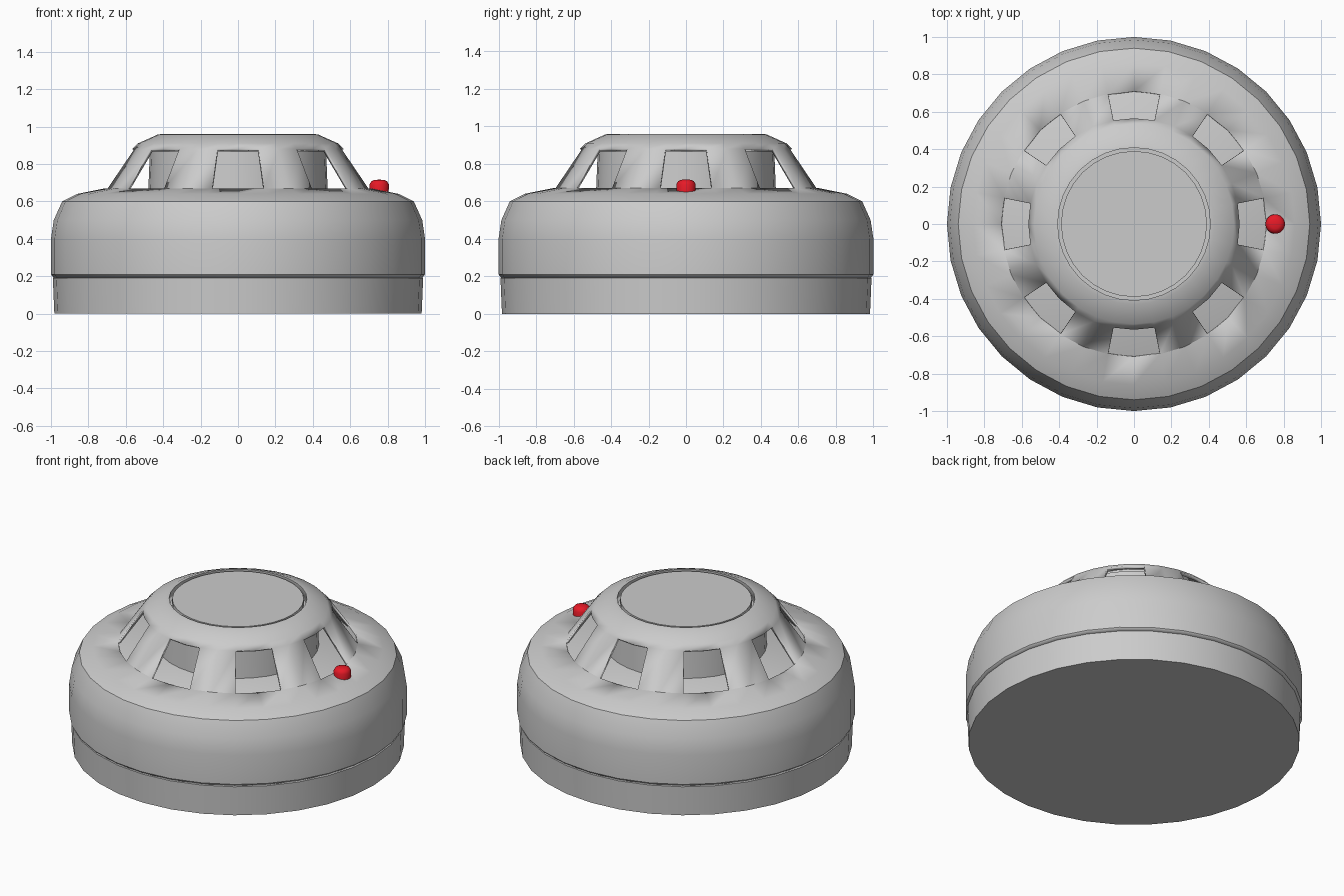
import bpy, bmesh, math

if "Cube" in bpy.data.objects:
    bpy.data.objects.remove(bpy.data.objects["Cube"])

SEG = 32  # four segments per vent pitch, eight vents


def lathe(name, profile, skip=None, smooth=35):
    """Spin (radius, z) points around z; skip(segment, band) leaves a hole."""
    bm = bmesh.new()
    rings = []
    for r, z in profile:
        if r == 0:
            rings.append([bm.verts.new((0, 0, z))] * SEG)
        else:
            rings.append([bm.verts.new((r * math.cos(2 * math.pi * i / SEG),
                                        r * math.sin(2 * math.pi * i / SEG), z))
                          for i in range(SEG)])
    for k in range(len(rings) - 1):
        for i in range(SEG):
            if skip and skip(i, k):
                continue
            j = (i + 1) % SEG
            quad = [rings[k][i], rings[k][j], rings[k + 1][j], rings[k + 1][i]]
            bm.faces.new(list(dict.fromkeys(quad)))
    mesh = bpy.data.meshes.new(name)
    bm.to_mesh(mesh)
    bm.free()
    ob = bpy.data.objects.new(name, mesh)
    bpy.context.collection.objects.link(ob)
    bpy.ops.object.select_all(action='DESELECT')
    ob.select_set(True)
    bpy.context.view_layer.objects.active = ob
    bpy.ops.object.shade_smooth_by_angle(angle=math.radians(smooth))
    return ob


# Mounting base
lathe("mounting_base", [(0, 0), (0.982, 0), (0.99, 0.19), (0, 0.19)])

# Domed housing with eight vent openings in the sloping band
VENT_BAND = 6
housing = lathe("housing", [
    (0.985, 0.19), (1.0, 0.21), (1.0, 0.40), (0.985, 0.50), (0.94, 0.60),
    (0.86, 0.64), (0.71, 0.67), (0.565, 0.88), (0.535, 0.91), (0.43, 0.957),
    (0.408, 0.96), (0.408, 0.90)],
    skip=lambda i, k: k == VENT_BAND and i % 4 in (0, 3))
shell = housing.modifiers.new("thickness", 'SOLIDIFY')
shell.thickness = 0.02
shell.offset = -1

# Floor of the vent channel and the sensing chamber behind the vents
lathe("vent_floor", [(0, 0.635), (0.76, 0.635), (0.72, 0.66), (0, 0.66)])
lathe("sensing_chamber", [(0, 0.65), (0.48, 0.65), (0.47, 0.90), (0, 0.90)])

# Round centre cap, set apart from the housing by a narrow groove
lathe("centre_cap", [(0, 0.89), (0.39, 0.89), (0.39, 0.957), (0, 0.957)])

# Red indicator lamp
lamp = lathe("indicator_lamp", [(0, 0.64), (0.05, 0.64), (0.052, 0.69),
                                (0.042, 0.708), (0.025, 0.715), (0, 0.716)], smooth=60)
lamp.location.x = 0.755
red = bpy.data.materials.new("red")
red.diffuse_color = (0.8, 0.01, 0.02, 1)
red.use_nodes = True
red.node_tree.nodes["Principled BSDF"].inputs["Base Color"].default_value = red.diffuse_color
lamp.data.materials.append(red)
